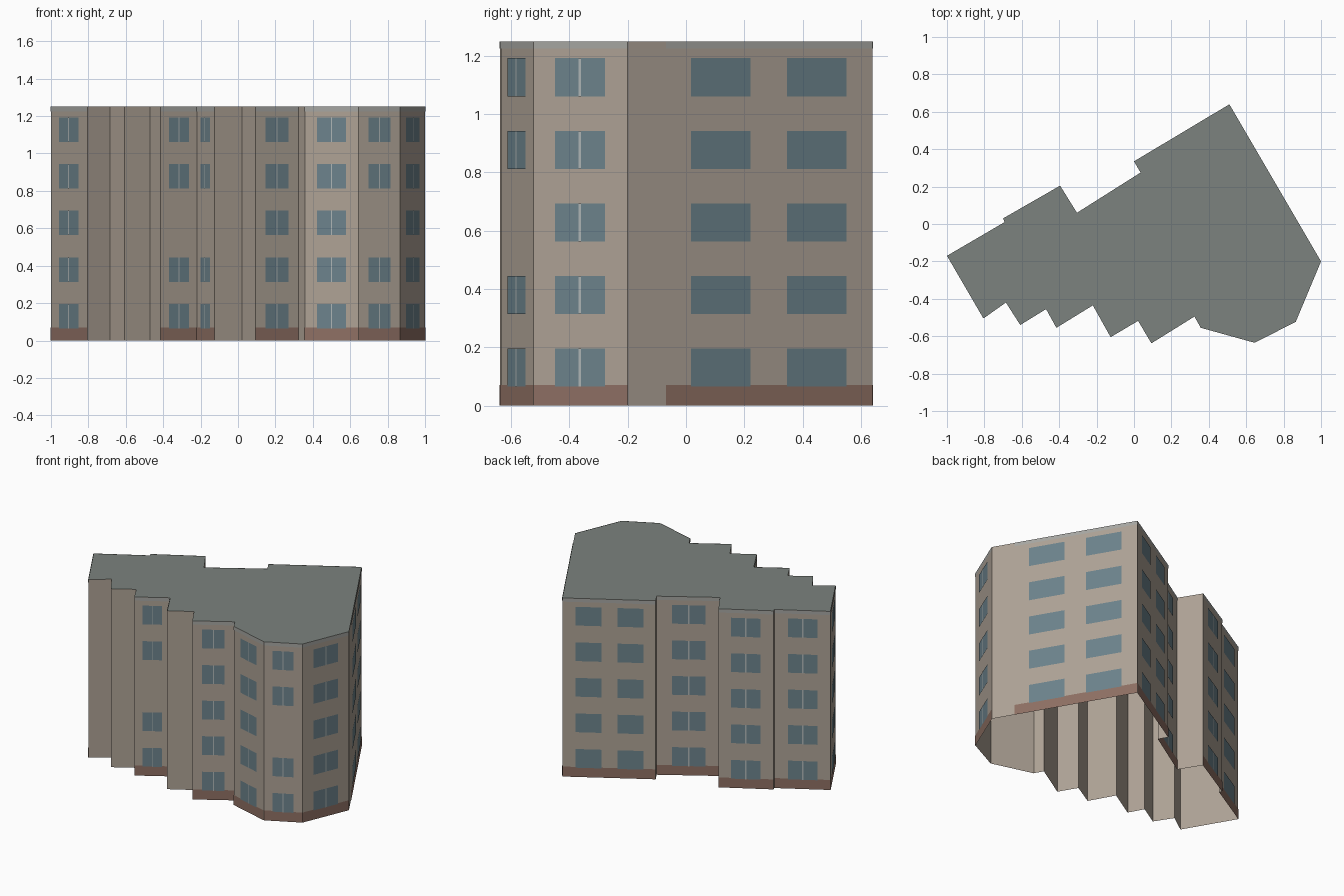
import bpy
from mathutils import Vector

if "Cube" in bpy.data.objects:
    bpy.data.objects.remove(bpy.data.objects["Cube"])

H = 1.25          # building height
BASE = 0.07       # plinth height
TRIM = 1.225      # underside of roof trim
ROWS = range(5)
GAP = (0, 1, 3, 4)  # bays without a middle-floor window


def material(name, rgb):
    m = bpy.data.materials.new(name)
    m.diffuse_color = (*rgb, 1)
    m.use_nodes = True
    m.node_tree.nodes["Principled BSDF"].inputs["Base Color"].default_value = m.diffuse_color
    return m


wall_mat = material("plaster", (0.42, 0.36, 0.30))
roof_mat = material("roofing", (0.20, 0.225, 0.21))
glass_mat = material("glass", (0.15, 0.225, 0.26))
base_mat = material("brown_plinth", (0.27, 0.16, 0.125))
trim_mat = material("grey_trim", (0.38, 0.38, 0.36))
frame_mat = material("frame", (0.42, 0.46, 0.46))

# footprint, counter-clockwise from the left corner
plan = [(-1, -.17), (-.805, -.505), (-.685, -.42), (-.608, -.54), (-.47, -.455),
        (-.415, -.555), (-.22, -.435), (-.125, -.605), (.022, -.518), (.093, -.638),
        (.323, -.495), (.357, -.555), (.645, -.635), (.865, -.523), (1, -.2),
        (.51, .64), (0, .335), (.035, .275), (-.305, .06), (-.395, .205),
        (-.7, .03), (-.692, .01)]

# wall index -> (window spans along the wall, floors, mullion, start of plinth and trim)
facades = {
    0: ([(.23, .77)], ROWS, True, 0),
    5: ([(.23, .77)], GAP, True, 0),
    6: ([(.23, .77)], GAP, True, 0),
    9: ([(.23, .76)], ROWS, True, 0),
    12 - 1: ([(.23, .77)], ROWS, True, 0),
    12: ([(.23, .77)], GAP, True, 0),
    13: ([(.23, .76)], ROWS, True, 0),
    14: ([(.256, .5), (.649, .893)], ROWS, False, .155),
    15: ([(.14, .42), (.59, .87)], ROWS, False, 0),
    17: ([(.24, .77)], ROWS, True, 0),
    19: ([(.23, .76)], ROWS, True, 0),
    21: ([(.24, .77)], ROWS, True, 0),
}


def make(name, verts, faces, mat):
    me = bpy.data.meshes.new(name)
    me.from_pydata(verts, [], faces)
    me.materials.append(mat)
    ob = bpy.data.objects.new(name, me)
    bpy.context.collection.objects.link(ob)


class Panels:
    """Collects upright rectangles lying on the walls into one object."""
    def __init__(self):
        self.v, self.f = [], []

    def add(self, i, t0, t1, z0, z1, off):
        a, b = Vector(plan[i]), Vector(plan[(i + 1) % len(plan)])
        d = b - a
        n = Vector((d.y, -d.x)).normalized() * off
        p, q, k = a + d * t0 + n, a + d * t1 + n, len(self.v)
        self.v += [(*p, z0), (*q, z0), (*q, z1), (*p, z1)]
        self.f.append((k, k + 1, k + 2, k + 3))


# walls (open underneath) and flat roof
n = len(plan)
make("walls", [(x, y, z) for z in (0, H) for x, y in plan],
     [(i, (i + 1) % n, (i + 1) % n + n, i + n) for i in range(n)], wall_mat)
make("roof", [(x, y, H) for x, y in plan], [tuple(range(n))], roof_mat)

# plinth, trim, windows and mullions
plinth, trim, glass, mullion = (Panels() for _ in range(4))
for i, (spans, floors, split, start) in facades.items():
    plinth.add(i, start, 1, 0, BASE, .002)
    trim.add(i, start, 1, TRIM, H, .002)
    for t0, t1 in spans:
        for r in floors:
            z = .065 + r * .249
            glass.add(i, t0, t1, z, z + .131, .003)
            if split:
                c, w = (t0 + t1) / 2, .012
                mullion.add(i, c - w, c + w, z, z + .131, .005)
make("plinth", plinth.v, plinth.f, base_mat)
make("roof_trim", trim.v, trim.f, trim_mat)
make("windows", glass.v, glass.f, glass_mat)
make("window_mullions", mullion.v, mullion.f, frame_mat)
